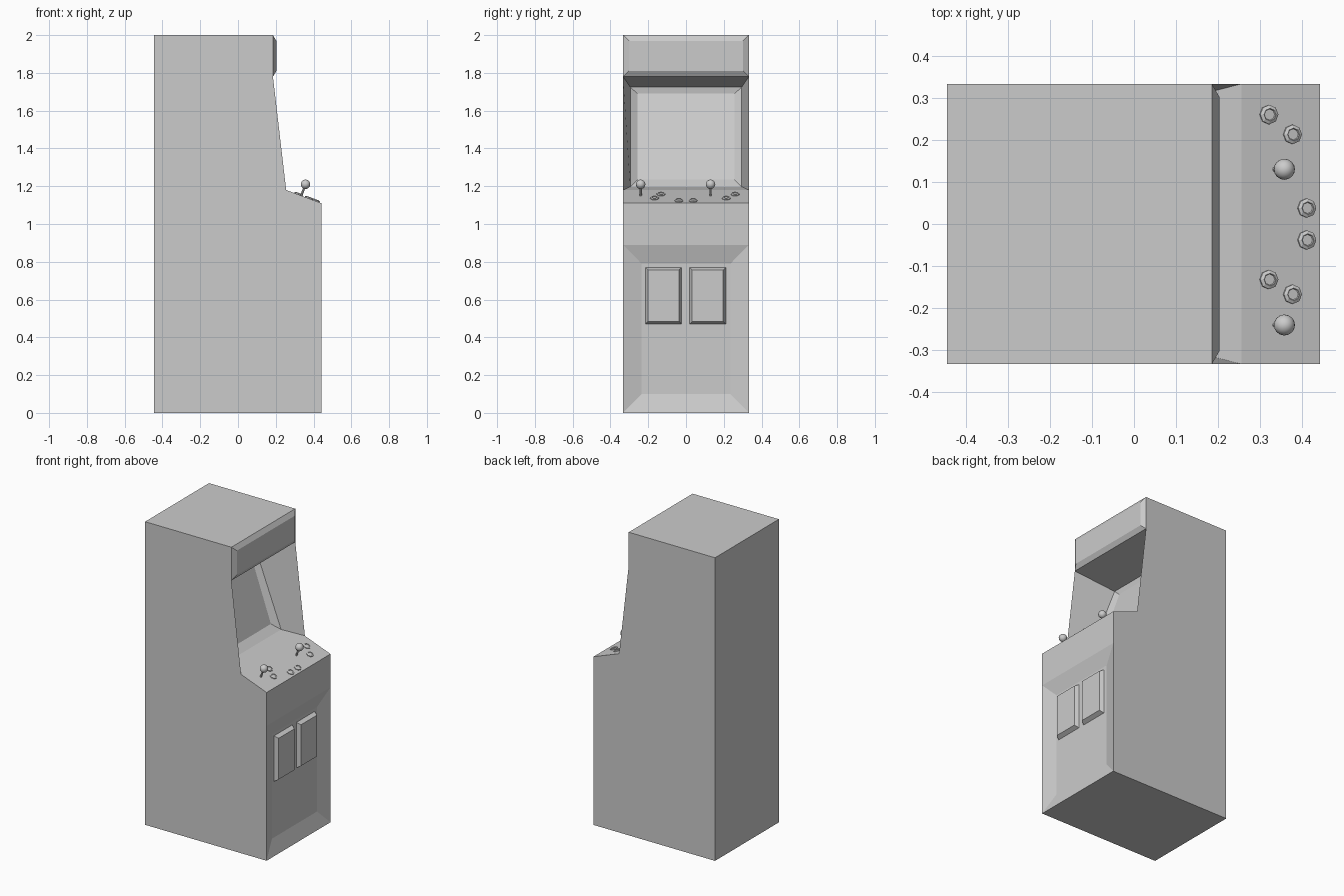
import bpy, bmesh, math
from mathutils import Vector, Matrix

cube = bpy.data.objects.get("Cube")
if cube:
    bpy.data.objects.remove(cube, do_unlink=True)

grey = bpy.data.materials.new("cabinet_grey")
grey.use_nodes = True
grey.diffuse_color = (0.6, 0.6, 0.6, 1)
grey.node_tree.nodes["Principled BSDF"].inputs["Base Color"].default_value = (0.6, 0.6, 0.6, 1)


def finish(name, bm, matrix=None, smooth=False):
    bmesh.ops.remove_doubles(bm, verts=bm.verts, dist=0.0005)
    bmesh.ops.recalc_face_normals(bm, faces=bm.faces)
    for f in bm.faces:
        f.smooth = smooth
    mesh = bpy.data.meshes.new(name)
    bm.to_mesh(mesh)
    bm.free()
    mesh.materials.append(grey)
    obj = bpy.data.objects.new(name, mesh)
    if matrix:
        obj.matrix_world = matrix
    bpy.context.collection.objects.link(obj)
    return obj


def face(bm, pts):
    bm.faces.new([bm.verts.new(p) for p in pts])


def rect(low, high, half, centre=0):
    """Upright rectangle between two (x, z) points, as wide as 2 * half."""
    (a, b), (c, d) = low, high
    l, r = centre - half, centre + half
    return [(a, l, b), (a, r, b), (c, r, d), (c, l, d)]


def nested(bm, rects):
    """Rings between successive rectangles, closed by the last one."""
    for outer, inner in zip(rects, rects[1:]):
        for i in range(4):
            j = (i + 1) % 4
            face(bm, [outer[i], outer[j], inner[j], inner[i]])
    face(bm, rects[-1])


# Cabinet: side outline, plain strips and recessed or raised front panels
W = 0.333
BACK, FRONT, HEAD = -0.445, 0.442, 0.185
foot, kick_top, desk_front = (FRONT, 0), (FRONT, 0.89), (FRONT, 1.11)
desk_back, brow, crown = (0.255, 1.18), (HEAD, 1.78), (HEAD, 2)
outline = [(BACK, 0), foot, kick_top, desk_front, desk_back, brow, crown, (BACK, 2)]
bm = bmesh.new()
for y in (-W, W):
    face(bm, [(x, y, z) for x, z in outline])
for a, b in [(0, 1), (2, 3), (3, 4), (6, 7), (7, 0)]:
    face(bm, rect(outline[a], outline[b], W))
nested(bm, [rect(foot, kick_top, W), rect((0.412, 0.1), (0.412, 0.79), 0.235)])
nested(bm, [rect(brow, crown, W), rect((0.203, 1.81), (0.203, 1.97), 0.302)])
nested(bm, [rect(desk_back, brow, W),
            rect((0.108, 1.197), (-0.095, 1.725), 0.295),
            rect((0.06, 1.235), (-0.1, 1.69), 0.257)])
finish("cabinet", bm)

# Coin doors
for name, y in (("right_coin_door", -0.119), ("left_coin_door", 0.115)):
    bm = bmesh.new()
    nested(bm, [rect((0.412, 0.47), (0.412, 0.77), 0.096, y),
                rect((0.438, 0.485), (0.438, 0.757), 0.082, y)])
    finish(name, bm)

# Sloping desk frame: local z points out of the control surface
slope = Vector((desk_front[0] - desk_back[0], 0, desk_front[1] - desk_back[1]))
tilt = Matrix.Rotation(math.atan2(-slope.z, slope.x), 4, 'Y')


def on_desk(x, y):
    z = desk_back[1] + (x - desk_back[0]) * slope.z / slope.x
    return Matrix.Translation((x, y, z)) @ tilt


def ring(bm, radius, z, sides=8):
    circle = bmesh.ops.create_circle(bm, radius=radius, segments=sides,
                                     matrix=Matrix.Translation((0, 0, z)))
    return [e for e in bm.edges if e.verts[0] in circle["verts"]]


# Push buttons: bevelled rim with a sunken cap
buttons = [(0.32, 0.26), (0.376, 0.213), (0.41, 0.038),
           (0.41, -0.038), (0.32, -0.132), (0.376, -0.167)]
for n, (x, y) in enumerate(buttons, 1):
    bm = bmesh.new()
    loops = [ring(bm, r, z) for r, z in
             [(0.023, 0), (0.023, 0.005), (0.015, 0.009), (0.013, 0.006)]]
    for a, b in zip(loops, loops[1:]):
        bmesh.ops.bridge_loops(bm, edges=a + b)
    bmesh.ops.contextual_create(bm, geom=loops[-1])
    finish(f"button_{n}", bm, on_desk(x, y))

# Joysticks: thin shaft and ball knob
for side, y in (("left", 0.13), ("right", -0.24)):
    bm = bmesh.new()
    bmesh.ops.create_cone(bm, segments=8, radius1=0.006, radius2=0.006, depth=0.06,
                          cap_ends=True, matrix=Matrix.Translation((0, 0, 0.03)))
    finish(f"{side}_joystick_shaft", bm, on_desk(0.335, y))
    bm = bmesh.new()
    bmesh.ops.create_uvsphere(bm, u_segments=16, v_segments=10, radius=0.025,
                              matrix=Matrix.Translation((0, 0, 0.064)))
    finish(f"{side}_joystick_knob", bm, on_desk(0.335, y), smooth=True)
